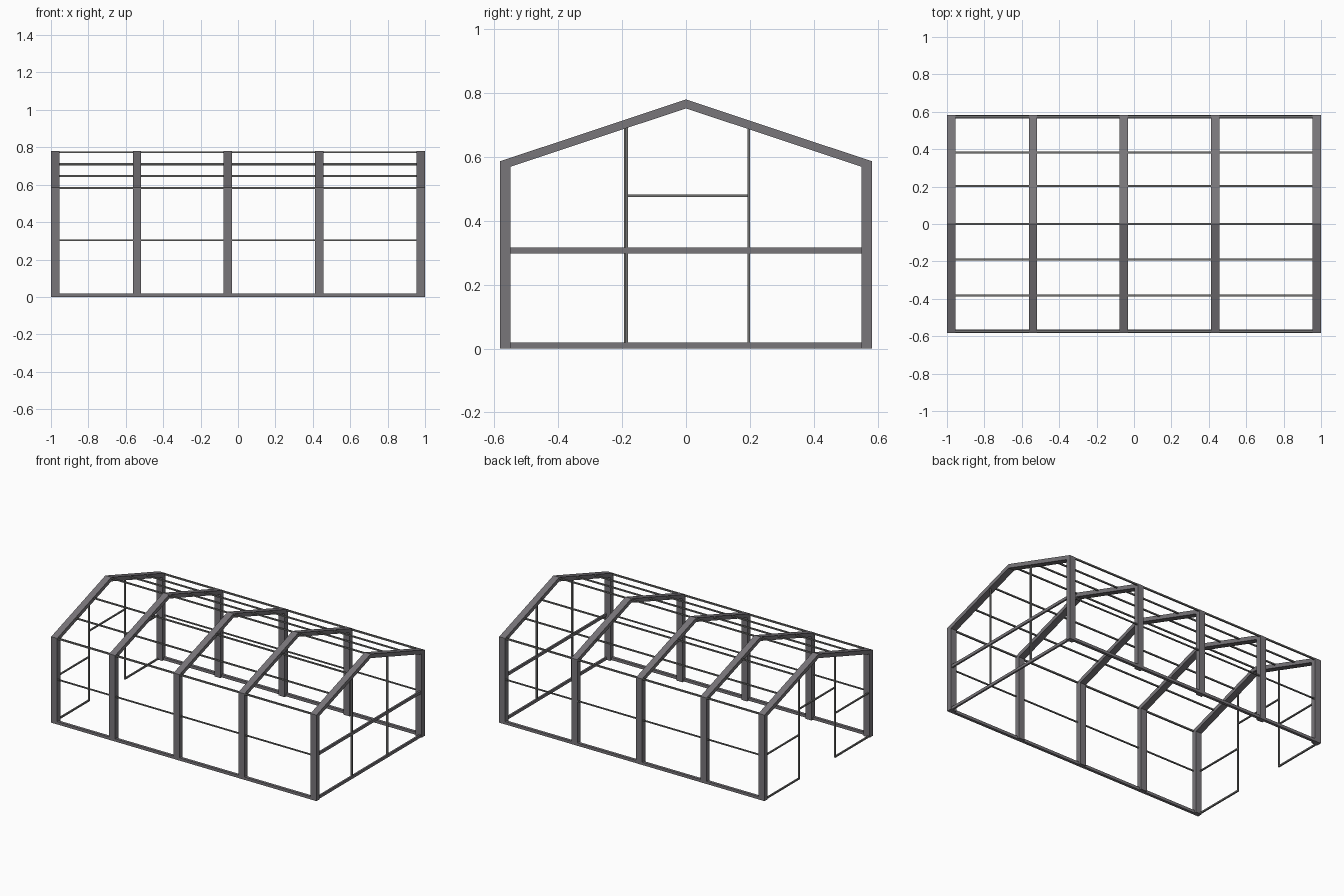
import bpy
import bmesh

cube = bpy.data.objects.get("Cube")
if cube:
    bpy.data.objects.remove(cube, do_unlink=True)


def material(name, color):
    m = bpy.data.materials.new(name)
    m.use_nodes = True
    m.diffuse_color = color
    bsdf = next(n for n in m.node_tree.nodes if n.type == 'BSDF_PRINCIPLED')
    bsdf.inputs["Base Color"].default_value = color
    return m


STEEL = material("frame steel", (0.19, 0.18, 0.195, 1))
RAIL = material("rail steel", (0.17, 0.17, 0.165, 1))


def add_object(name, bm, mat):
    bmesh.ops.recalc_face_normals(bm, faces=bm.faces)
    mesh = bpy.data.meshes.new(name)
    bm.to_mesh(mesh)
    bm.free()
    mesh.materials.append(mat)
    ob = bpy.data.objects.new(name, mesh)
    bpy.context.collection.objects.link(ob)
    return ob


def bar(name, x, y, z, mat=RAIL):
    """Box given by its (low, high) extent on each axis."""
    bm = bmesh.new()
    bmesh.ops.create_cube(bm, size=1)
    for v in bm.verts:
        v.co = [r[0] if c < 0 else r[1] for c, r in zip(v.co, (x, y, z))]
    return add_object(name, bm, mat)


def around(c, width):
    return (c - width / 2, c + width / 2)


HALF, INNER = 0.583, 0.549
EAVE, RIDGE, DEPTH = 0.586, 0.78, 0.028
SLOPE = (RIDGE - EAVE) / HALF
FRAME_W = 0.045
FRAMES = [-0.9775, -0.54, -0.055, 0.434, 0.9775]
THIN, THICK = 0.008, 0.019


def roof(y):
    return RIDGE - abs(y) * SLOPE


# Portal frames: columns and rafters as one extruded outline
inner_eave = roof(INNER) - DEPTH
right_half = [(0, RIDGE), (HALF, EAVE), (HALF, 0), (INNER, 0),
              (INNER, inner_eave), (0, RIDGE - DEPTH)]
left_half = [(-y, z) for y, z in reversed(right_half[1:-1])]
outline = right_half + left_half
for i, x in enumerate(FRAMES):
    bm = bmesh.new()
    face = bm.faces.new([bm.verts.new((x - FRAME_W / 2, y, z)) for y, z in outline])
    ext = bmesh.ops.extrude_face_region(bm, geom=[face])
    verts = [g for g in ext["geom"] if isinstance(g, bmesh.types.BMVert)]
    bmesh.ops.translate(bm, verts=verts, vec=(FRAME_W, 0, 0))
    if face.is_valid and not any(len(e.link_faces) < 2 for e in bm.edges):
        pass
    else:
        bm.faces.new([v for v in face.verts]) if not face.is_valid else None
    add_object(f"portal_frame_{i + 1}", bm, STEEL)

# Members running between neighbouring frames
PURLINS = [0, -0.19, 0.203, -0.382, 0.382]
for i, (a, b) in enumerate(zip(FRAMES, FRAMES[1:])):
    span = (a + FRAME_W / 2, b - FRAME_W / 2)
    for j, y in enumerate(PURLINS):
        bar(f"roof_purlin_{i + 1}_{j + 1}", span, around(y, 0.009),
            around(roof(y) - 0.006, 0.009))
    for side, s in (("front", -1), ("back", 1)):
        bar(f"{side}_eave_rail_{i + 1}", span, around(s * 0.575, 0.01), around(0.582, 0.01))
        bar(f"{side}_wall_rail_{i + 1}", span, around(s * 0.575, THIN), around(0.302, THIN))
        bar(f"{side}_sill_{i + 1}", span, around(s * 0.573, THICK), (0, THICK), STEEL)

# Closed end: full width sill, rail and two posts
end = around(0.988, 0.012)
bar("closed_end_sill", end, (-INNER, INNER), (0, THICK), STEEL)
bar("closed_end_rail", end, (-INNER, INNER), (0.297, 0.316), STEEL)
for side, y in (("front", -0.186), ("back", 0.197)):
    bar(f"closed_end_{side}_post", end, around(y, THIN), (0, roof(y) - DEPTH + 0.004))

# Door end: posts, header and short rails beside the opening
end = around(-0.99, 0.01)
for side, y, s in (("front", -0.19, -1), ("back", 0.197, 1)):
    bar(f"door_{side}_post", end, around(y, THIN), (0, roof(y) - DEPTH + 0.004))
    run = tuple(sorted((y, s * INNER)))
    bar(f"door_end_{side}_sill", end, run, (0, 0.01))
    bar(f"door_end_{side}_rail", end, run, around(0.302, THIN))
bar("door_header", end, (-0.19, 0.197), around(0.478, THIN))
